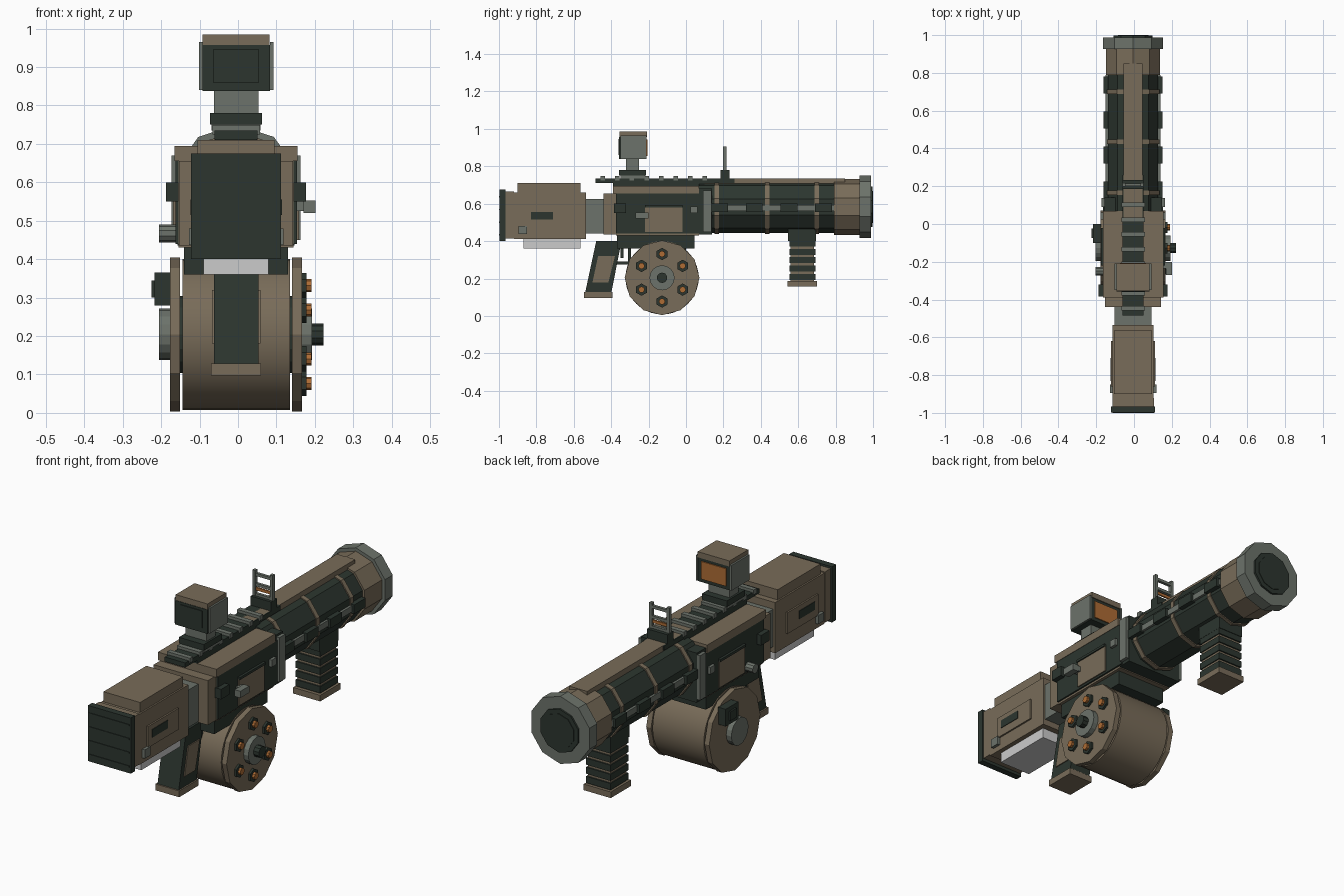
import bpy, bmesh
from math import sin, cos, pi, radians

cube = bpy.data.objects.get("Cube")
if cube:
    bpy.data.objects.remove(cube)

CX = -0.005  # centre plane of the body


def material(name, rgb):
    m = bpy.data.materials.new(name)
    m.use_nodes = True
    m.diffuse_color = (*rgb, 1)
    node = next(n for n in m.node_tree.nodes if n.type == 'BSDF_PRINCIPLED')
    node.inputs["Base Color"].default_value = (*rgb, 1)
    node.inputs["Roughness"].default_value = 0.8
    return m


TAN = material("tan", (0.19, 0.15, 0.10))
DARK = material("dark green", (0.025, 0.036, 0.028))
GRAY = material("gray", (0.15, 0.17, 0.145))
PALE = material("pale gray", (0.6, 0.6, 0.6))
ORANGE = material("orange", (0.42, 0.15, 0.035))


def prism(name, pts, axis, a, b, mat):
    """Extrude a 2D outline along x or y between a and b."""
    bm = bmesh.new()

    def put(p, d):
        return (CX + d, p[0], p[1]) if axis == 'x' else (CX + p[0], d, p[1])

    lo, hi = [[bm.verts.new(put(p, d)) for p in pts] for d in (a, b)]
    bm.faces.new(lo)
    bm.faces.new(hi)
    for i in range(len(pts)):
        j = (i + 1) % len(pts)
        bm.faces.new((lo[i], lo[j], hi[j], hi[i]))
    bmesh.ops.recalc_face_normals(bm, faces=bm.faces)
    me = bpy.data.meshes.new(name)
    bm.to_mesh(me)
    bm.free()
    me.materials.append(mat)
    ob = bpy.data.objects.new(name, me)
    bpy.context.collection.objects.link(ob)
    return ob


def box(name, x, y, z, mat):
    """x is a half width or a (from, to) pair, measured from the centre plane."""
    x0, x1 = x if isinstance(x, tuple) else (-x, x)
    return prism(name, [(y[0], z[0]), (y[1], z[0]), (y[1], z[1]), (y[0], z[1])], 'x', x0, x1, mat)


def pair(name, x, y, z, mat):
    """The same box on the left and on the right."""
    box("left_" + name, x, y, z, mat)
    box("right_" + name, (-x[1], -x[0]), y, z, mat)


def gon(r, n, c):
    """Regular polygon with one corner on top."""
    return [(c[0] + r * sin(2 * pi * i / n), c[1] + r * cos(2 * pi * i / n)) for i in range(n)]


# Stock
box("butt_plate", 0.117, (-0.997, -0.965), (0.40, 0.675), DARK)
for i in range(4):
    box("butt_ridge", 0.11, (-1.0, -0.99), (0.43 + i * 0.068, 0.437 + i * 0.068), DARK)
box("stock_end", 0.11, (-0.965, -0.92), (0.415, 0.665), TAN)
box("stock_body", 0.108, (-0.92, -0.535), (0.41, 0.66), TAN)
box("stock_top", 0.1, (-0.90, -0.565), (0.66, 0.71), TAN)
box("stock_pad", 0.085, (-0.87, -0.565), (0.36, 0.41), PALE)
pair("stock_panel", (0.108, 0.116), (-0.86, -0.62), (0.475, 0.58), TAN)
pair("stock_slot", (0.116, 0.119), (-0.83, -0.71), (0.515, 0.555), DARK)
pair("stock_clip", (0.1, 0.123), (-0.895, -0.85), (0.437, 0.48), GRAY)
box("stock_connector", 0.097, (-0.535, -0.44), (0.44, 0.625), GRAY)

# Receiver
box("receiver_rear", 0.148, (-0.44, -0.375), (0.435, 0.655), TAN)
box("receiver_body", 0.15, (-0.375, 0.07), (0.43, 0.66), TAN)
box("receiver_top", 0.16, (-0.39, 0.07), (0.655, 0.695), TAN)
box("receiver_front", 0.152, (0.07, 0.14), (0.435, 0.68), DARK)
box("receiver_base", 0.135, (-0.37, 0.045), (0.36, 0.435), DARK)
pair("side_plate", (0.15, 0.158), (-0.375, 0.09), (0.44, 0.655), DARK)
pair("side_panel", (0.158, 0.164), (-0.22, -0.02), (0.45, 0.58), TAN)
pair("side_panel_lip", (0.158, 0.17), (-0.22, -0.02), (0.58, 0.592), DARK)
pair("side_button", (0.158, 0.172), (0.025, 0.062), (0.55, 0.585), GRAY)
pair("side_column", (0.145, 0.168), (0.09, 0.137), (0.45, 0.67), GRAY)
pair("rear_knob", (0.15, 0.182), (-0.385, -0.32), (0.55, 0.60), DARK)
box("bolt_stem", (0.155, 0.18), (-0.235, -0.2), (0.525, 0.55), GRAY)
box("bolt_handle", (0.175, 0.207), (-0.27, -0.2), (0.52, 0.553), GRAY)
prism("left_pin", gon(0.023, 10, (-0.25, 0.467)), 'x', -0.2, -0.15, GRAY)

# Barrel
BORE = (0, 0.583)
prism("barrel", gon(0.14, 10, BORE), 'y', 0.07, 0.8, DARK)
for y in (0.165, 0.435, 0.70):
    prism("barrel_band", gon(0.146, 10, BORE), 'y', y - 0.012, y + 0.012, TAN)
prism("muzzle_sleeve", gon(0.15, 10, BORE), 'y', 0.79, 0.93, TAN)
prism("muzzle_ring", gon(0.167, 10, BORE), 'y', 0.927, 0.988, GRAY)
prism("muzzle_plug", gon(0.108, 10, BORE), 'y', 0.98, 0.997, DARK)
prism("muzzle_cap", gon(0.085, 10, BORE), 'y', 0.99, 1.0, DARK)
box("barrel_top_strip", 0.05, (0.035, 0.85), (0.69, 0.735), TAN)
pair("barrel_rail", (0.12, 0.145), (0.14, 0.79), (0.562, 0.592), GRAY)
for y in (0.18, 0.365, 0.55, 0.735):
    pair("barrel_rail_block", (0.12, 0.157), (y - 0.045, y + 0.045), (0.555, 0.6), DARK)

# Top rail
box("top_rail_riser", 0.055, (-0.39, 0.1), (0.69, 0.715), DARK)
box("top_rail", 0.056, (-0.485, 0.26), (0.712, 0.735), DARK)
for i in range(8):
    y = -0.445 + i * 0.078
    box("rail_tooth", 0.062, (y - 0.012, y + 0.012), (0.725, 0.749), GRAY)

# Optic
box("optic_clamp", 0.064, (-0.35, -0.22), (0.735, 0.755), GRAY)
box("optic_base", 0.068, (-0.357, -0.215), (0.75, 0.78), DARK)
box("optic_post", 0.058, (-0.32, -0.25), (0.78, 0.84), GRAY)
box("optic_body", 0.088, (-0.357, -0.212), (0.838, 0.957), DARK)
pair("optic_side", (0.088, 0.097), (-0.35, -0.21), (0.84, 0.965), GRAY)
box("optic_hood", 0.087, (-0.355, -0.208), (0.957, 0.985), TAN)
box("optic_front_lens", 0.06, (-0.361, -0.357), (0.86, 0.945), DARK)
box("optic_rear_glass", 0.068, (-0.212, -0.207), (0.855, 0.942), ORANGE)

# Folding ladder sight
box("ladder_base", 0.056, (0.185, 0.232), (0.735, 0.78), DARK)
pair("ladder_post", (0.04, 0.055), (0.198, 0.216), (0.77, 0.905), GRAY)
for z in (0.785, 0.835, 0.885):
    box("ladder_bar", 0.045, (0.2, 0.214), (z - 0.007, z + 0.007), GRAY)
box("ladder_marker", 0.042, (0.203, 0.211), (0.806, 0.82), ORANGE)

# Drum magazine
HUB = (-0.128, 0.204)
drum = prism("drum_body", gon(0.196, 40, HUB), 'x', -0.14, 0.14, TAN)
bpy.context.view_layer.objects.active = drum
drum.select_set(True)
bpy.ops.object.shade_smooth_by_angle(angle=radians(30))
drum.select_set(False)
prism("drum_axle", gon(0.1, 16, HUB), 'x', -0.16, 0.16, DARK)
prism("drum_left_cap", gon(0.2, 12, HUB), 'x', 0.146, 0.172, TAN)
prism("drum_right_cap", gon(0.2, 12, HUB), 'x', -0.172, -0.146, TAN)
prism("drum_left_disc", gon(0.067, 16, HUB), 'x', 0.17, 0.198, GRAY)
prism("drum_hub", gon(0.028, 10, HUB), 'x', 0.19, 0.227, DARK)
prism("drum_right_disc", gon(0.067, 16, HUB), 'x', -0.2, -0.17, GRAY)
for c in gon(0.127, 6, HUB):
    prism("round_socket", gon(0.033, 6, c), 'x', 0.17, 0.183, DARK)
    prism("round_tip", gon(0.017, 8, c), 'x', 0.18, 0.196, ORANGE)
box("drum_latch", (-0.212, -0.17), (-0.1, 0.0), (0.28, 0.365), DARK)
box("drum_latch_button", (-0.22, -0.21), (-0.075, -0.025), (0.30, 0.345), DARK)

# Pistol grip and trigger
grip = [(-0.48, 0.40), (-0.54, 0.12), (-0.40, 0.12), (-0.345, 0.40)]
prism("pistol_grip", grip, 'x', -0.058, 0.058, DARK)
inlay = [(-0.47, 0.32), (-0.50, 0.18), (-0.415, 0.18), (-0.38, 0.32)]
prism("grip_inlay", inlay, 'x', -0.063, 0.063, TAN)
box("grip_base", 0.065, (-0.545, -0.393), (0.097, 0.128), TAN)
box("trigger_guard", 0.02, (-0.38, -0.295), (0.275, 0.29), DARK)
box("trigger_guard_front", 0.02, (-0.31, -0.295), (0.28, 0.37), DARK)
box("trigger", 0.012, (-0.35, -0.335), (0.31, 0.37), DARK)

# Fore grip
box("fore_grip_mount", 0.068, (0.545, 0.695), (0.40, 0.47), DARK)
box("fore_grip_core", 0.062, (0.56, 0.685), (0.18, 0.41), TAN)
for i in range(5):
    z = 0.192 + i * 0.045
    box("fore_grip_ridge", 0.067, (0.553, 0.692), (z, z + 0.032), DARK)
box("fore_grip_base", 0.074, (0.543, 0.7), (0.157, 0.187), TAN)
